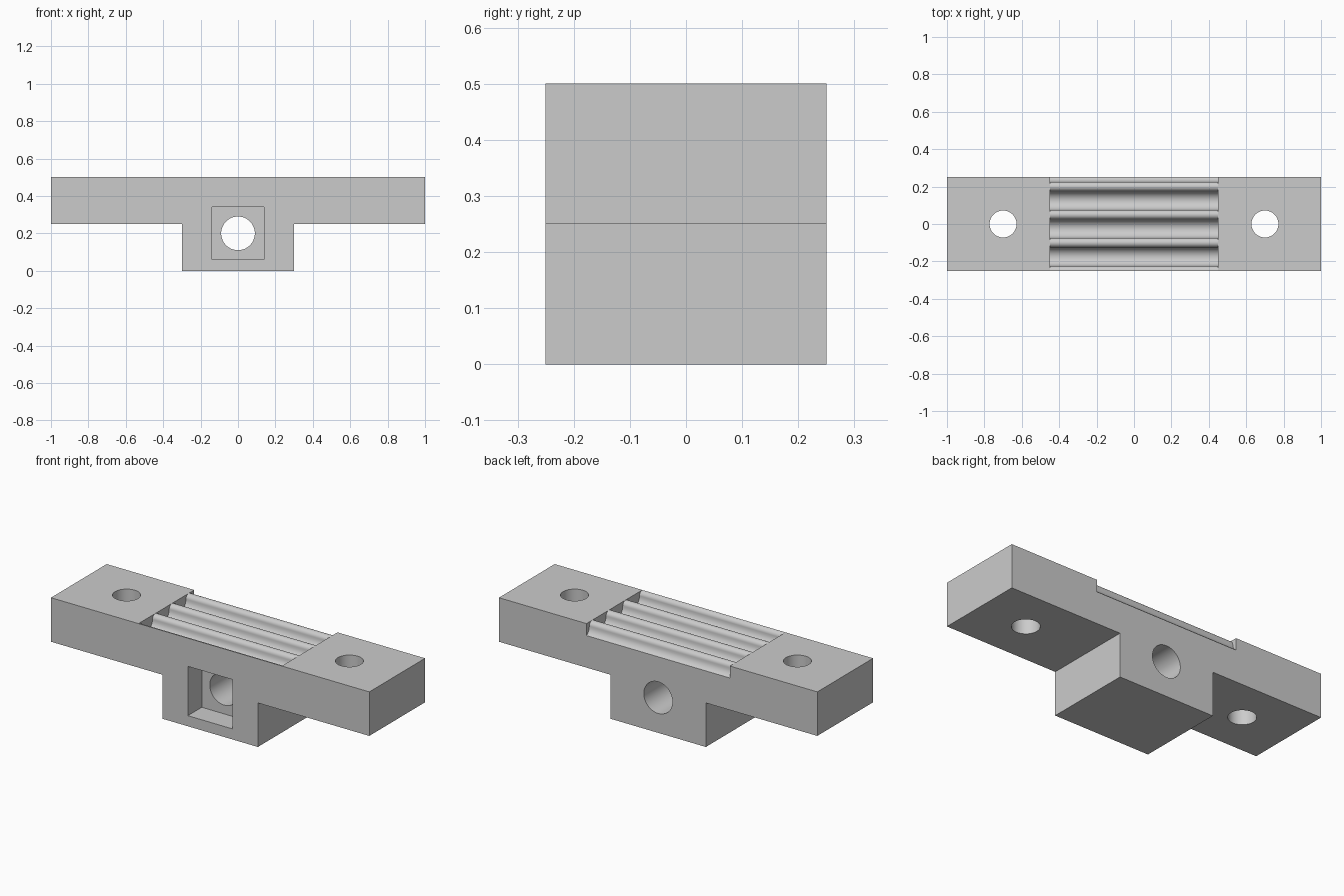
import bpy
import bmesh
import math
from mathutils import Matrix

cube = bpy.data.objects.get("Cube")
if cube:
    bpy.data.objects.remove(cube, do_unlink=True)

grey = bpy.data.materials.new("light grey")
grey.use_nodes = True
colour = (0.6, 0.6, 0.6, 1)
grey.diffuse_color = colour
grey.node_tree.nodes["Principled BSDF"].inputs["Base Color"].default_value = colour


def prism(name, outline, axis, start, end):
    """Extrude a closed outline along x (outline is y, z) or y (outline is x, z)."""
    bm = bmesh.new()
    place = (lambda a, b, t: (t, a, b)) if axis == "x" else (lambda a, b, t: (a, t, b))
    face = bm.faces.new([bm.verts.new(place(a, b, start)) for a, b in outline])
    grown = bmesh.ops.extrude_face_region(bm, geom=[face])["geom"]
    shift = place(0, 0, end - start)
    bmesh.ops.translate(bm, vec=shift, verts=[v for v in grown if isinstance(v, bmesh.types.BMVert)])
    bmesh.ops.recalc_face_normals(bm, faces=bm.faces)
    return finish(name, bm)


def cylinder(name, radius, depth, matrix):
    bm = bmesh.new()
    bmesh.ops.create_cone(bm, cap_ends=True, segments=64, radius1=radius,
                          radius2=radius, depth=depth, matrix=matrix)
    return finish(name, bm)


def finish(name, bm):
    mesh = bpy.data.meshes.new(name)
    bm.to_mesh(mesh)
    bm.free()
    mesh.materials.append(grey)
    obj = bpy.data.objects.new(name, mesh)
    bpy.context.collection.objects.link(obj)
    return obj


def arc(cy, cz, radius, first, last, steps=16):
    angles = [math.radians(first + (last - first) * i / steps) for i in range(steps + 1)]
    return [(cy + radius * math.cos(a), cz + radius * math.sin(a)) for a in angles]


# T-shaped body: wide plate on a central block
half = [(0.3, 0), (0.3, 0.25), (1, 0.25), (1, 0.5)]
body = prism("clamp_body", half + [(-x, z) for x, z in reversed(half)], "y", -0.25, 0.25)

# Belt tooth slot: rounded ridges and half-round grooves, open at the back
RIDGE, GROOVE, PITCH = 0.025, 0.05, 0.15
joint = 0.5 - RIDGE
teeth = []
for i in range(4):
    y = -0.25 + i * PITCH
    teeth += arc(y, joint, RIDGE, 90 if i == 0 else 180, 0)
    teeth += arc(y + PITCH / 2, joint, GROOVE, 180, 360)[1:-1]
slot = prism("slot_cutter", teeth + [(0.4, 0.6), (-0.25, 0.6)], "x", -0.45, 0.45)

# Square nut pocket in front, round bore through the block
S = 0.14
pocket = prism("nut_pocket_cutter", [(-S, 0.2 - S), (S, 0.2 - S), (S, 0.2 + S), (-S, 0.2 + S)],
               "y", -0.4, -0.125)
bore = cylinder("bore_cutter", 0.09, 1,
                Matrix.Translation((0, 0, 0.2)) @ Matrix.Rotation(math.pi / 2, 4, "X"))

# Mounting holes at both ends
holes = [cylinder(side + "_hole_cutter", 0.072, 1, Matrix.Translation((x, 0, 0.4)))
         for side, x in (("left", 0.7), ("right", -0.7))]

# Apply the cuts, then drop the cutters
cutters = [slot, pocket, bore] + holes
for cutter in cutters:
    cutter.hide_render = True
    cut = body.modifiers.new(cutter.name, "BOOLEAN")
    cut.operation = "DIFFERENCE"
    cut.solver = "EXACT"
    cut.object = cutter
bpy.context.view_layer.objects.active = body
body.select_set(True)
for cut in list(body.modifiers):
    bpy.ops.object.modifier_apply(modifier=cut.name)
for cutter in cutters:
    bpy.data.objects.remove(cutter, do_unlink=True)
bpy.ops.object.shade_smooth_by_angle(angle=math.radians(30))
